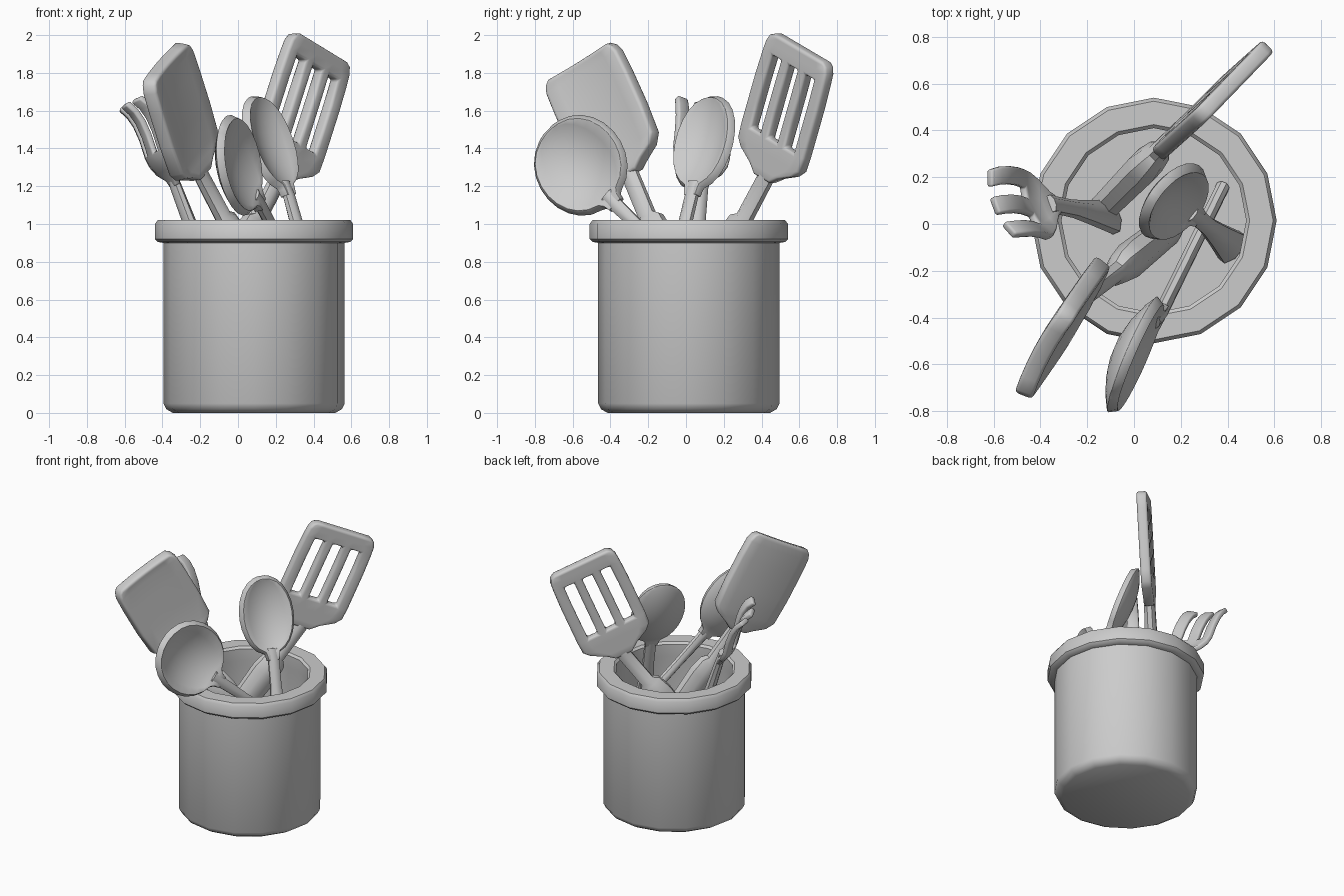
import bpy, bmesh, math
from mathutils import Vector as V

if "Cube" in bpy.data.objects:
    bpy.data.objects.remove(bpy.data.objects["Cube"])


def finish(name, bm, angle=40):
    bmesh.ops.recalc_face_normals(bm, faces=bm.faces)
    me = bpy.data.meshes.new(name)
    bm.to_mesh(me)
    bm.free()
    ob = bpy.data.objects.new(name, me)
    bpy.context.collection.objects.link(ob)
    bpy.ops.object.select_all(action='DESELECT')
    ob.select_set(True)
    bpy.context.view_layer.objects.active = ob
    bpy.ops.object.shade_smooth_by_angle(angle=math.radians(angle))
    return ob


def bridge(bm, rings):
    n = len(rings[0])
    for a, b in zip(rings, rings[1:]):
        for i in range(n):
            j = (i + 1) % n
            bm.faces.new((a[i], a[j], b[j], b[i]))
    bm.faces.new(rings[0][::-1])
    bm.faces.new(rings[-1])


def lathe(name, profile, cx, cy, n=16):
    bm = bmesh.new()
    rings = [[bm.verts.new((cx + r * math.cos(2 * math.pi * i / n),
                            cy + r * math.sin(2 * math.pi * i / n), z))
              for i in range(n)] for r, z in profile]
    bridge(bm, rings)
    return finish(name, bm)


def frame(axis, width):
    a = V(axis).normalized()
    w = V(width)
    w = (w - a * w.dot(a)).normalized()
    return a, w, w.cross(a)


def head(name, p, axis, width, rows, us, thick, dish=0, skip=None, bevel=.015):
    """Blade or bowl: rows are (distance, half width, bend)."""
    a, w, n = frame(axis, width)
    p = V(p)
    hm = max(r[1] for r in rows)
    bm = bmesh.new()
    g = [[bm.verts.new(p + a * v + w * h * u +
                       n * (b - dish * (1 - u * u) * (h / hm) ** 2))
          for u in us] for v, h, b in rows]
    for i in range(len(rows) - 1):
        for j in range(len(us) - 1):
            if skip and skip(rows[i][0], j):
                continue
            bm.faces.new((g[i][j], g[i][j + 1], g[i + 1][j + 1], g[i + 1][j]))
    loose = [v for v in bm.verts if not v.link_faces]
    bmesh.ops.delete(bm, geom=loose, context='VERTS')
    ob = finish(name, bm)
    s = ob.modifiers.new("thickness", 'SOLIDIFY')
    s.thickness, s.offset = thick, 0
    b = ob.modifiers.new("soft_edges", 'BEVEL')
    b.width, b.segments, b.limit_method = bevel, 2, 'ANGLE'
    b.angle_limit = math.radians(50)
    return ob


def handle(name, p, end, axis, width, sections):
    """Eight-sided tapered bar: sections are (fraction, half width, half depth)."""
    a, w, _ = frame(axis, width)
    p, end = V(p), V(end)
    d = (end - p).normalized()
    w = (w - d * w.dot(d)).normalized()
    n = w.cross(d)
    pts = [(p + a * .08, sections[0][1], sections[0][2] * .7)]
    pts += [(p.lerp(end, t), rw, rn) for t, rw, rn in sections]
    bm = bmesh.new()
    rings = [[bm.verts.new(c + w * rw * math.cos(math.pi * (i + .5) / 4) +
                           n * rn * math.sin(math.pi * (i + .5) / 4))
              for i in range(8)] for c, rw, rn in pts]
    bridge(bm, rings)
    return finish(name, bm)


def even(k):
    return [-1 + 2 * i / k for i in range(k + 1)]


def bowl_rows(length, half, neck):
    rows = [(0, neck, 0), (.06 * length, neck * 1.15, 0)]
    for i in range(1, 12):
        t = math.pi * i / 12
        c = length * (.54 - .46 * math.cos(t))
        rows.append((c, max(half * math.sin(t) ** .9, neck), 0))
    rows.append((length, half * .12, 0))
    return rows


# Crock with thick rim
lathe("crock", [(.43, 0), (.465, .02), (.48, .05), (.48, .9), (.51, .905), (.525, .92),
                (.525, 1.0), (.51, 1.02), (.41, 1.02), (.395, 1.005), (.395, .92),
                (.40, .88), (.40, .6)], .085, .015)

GRIP = [(0, .05, .04), (.33, .05, .045), (.37, .085, .06), (.5, .1, .075), (1, .085, .065)]
THIN = [(0, .04, .03), (.3, .032, .03), (1, .032, .03)]
FLARE = [(0, .04, .03), (.3, .04, .035), (.6, .055, .04), (1, .08, .045)]

# Slotted turner
P, A, W = (.215, .42, 1.24), (.19, .17, .6), (.31, .32, -.17)
head("slotted_turner_head", P, A, W,
     [(0, .06, 0), (.05, .12, 0), (.10, .21, 0), (.14, .245, 0), (.22, .25, 0), (.36, .25, 0),
      (.5, .25, 0), (.64, .245, 0), (.70, .24, 0), (.735, .225, 0), (.755, .19, 0)],
     [-1, -.69, -.39, -.15, .15, .39, .69, 1], .07,
     skip=lambda v, j: j in (1, 3, 5) and .2 < v < .6)
handle("slotted_turner_handle", P, (-.12, .08, .6), A, W, GRIP)

# Solid turner
P, A, W = (-.195, -.295, 1.26), (-.16, -.23, .51), (.2, .37, .24)
head("solid_turner_head", P, A, W,
     [(0, .06, 0), (.04, .12, 0), (.08, .2, 0), (.13, .24, 0), (.3, .25, 0), (.5, .25, 0),
      (.62, .245, 0), (.66, .23, 0), (.685, .2, 0)],
     even(6), .08, dish=.02, bevel=.02)
handle("solid_turner_handle", P, (.15, -.02, .6), A, W, GRIP)

# Oval spoon
P, A, W = (.27, .03, 1.15), (-.16, .10, .49), (.6, .78, 0)
head("oval_spoon_bowl", P, A, W, bowl_rows(.56, .18, .04), even(8), .045, dish=.06)
handle("oval_spoon_handle", P, (.42, -.1, .6), A, W, FLARE)

# Round spoon
P, A, W = (.12, -.37, 1.10), (-.35, -.63, .69), (.19, .66, .7)
head("round_spoon_bowl", P, A, W, bowl_rows(.57, .245, .045), even(8), .045, dish=.08)
handle("round_spoon_handle", P, (.38, .16, .6), A, W, THIN)

# Fork with three curved tines
P, A, W = (-.33, .08, 1.2), (-.3, .1, .95), (-.35, .93, -.2)
head("fork_head", P, A, W,
     [(0, .04, 0), (.05, .06, -.005), (.1, .12, -.02), (.15, .15, -.03), (.2, .16, -.035),
      (.3, .16, -.035), (.38, .16, -.045), (.44, .16, -.065), (.49, .155, -.1)],
     [-1, -.55, -.25, .25, .55, 1], .035, dish=.04,
     skip=lambda v, j: j in (1, 3) and v > .18, bevel=.01)
handle("fork_handle", P, (-.1, .03, .6), A, W, FLARE)
